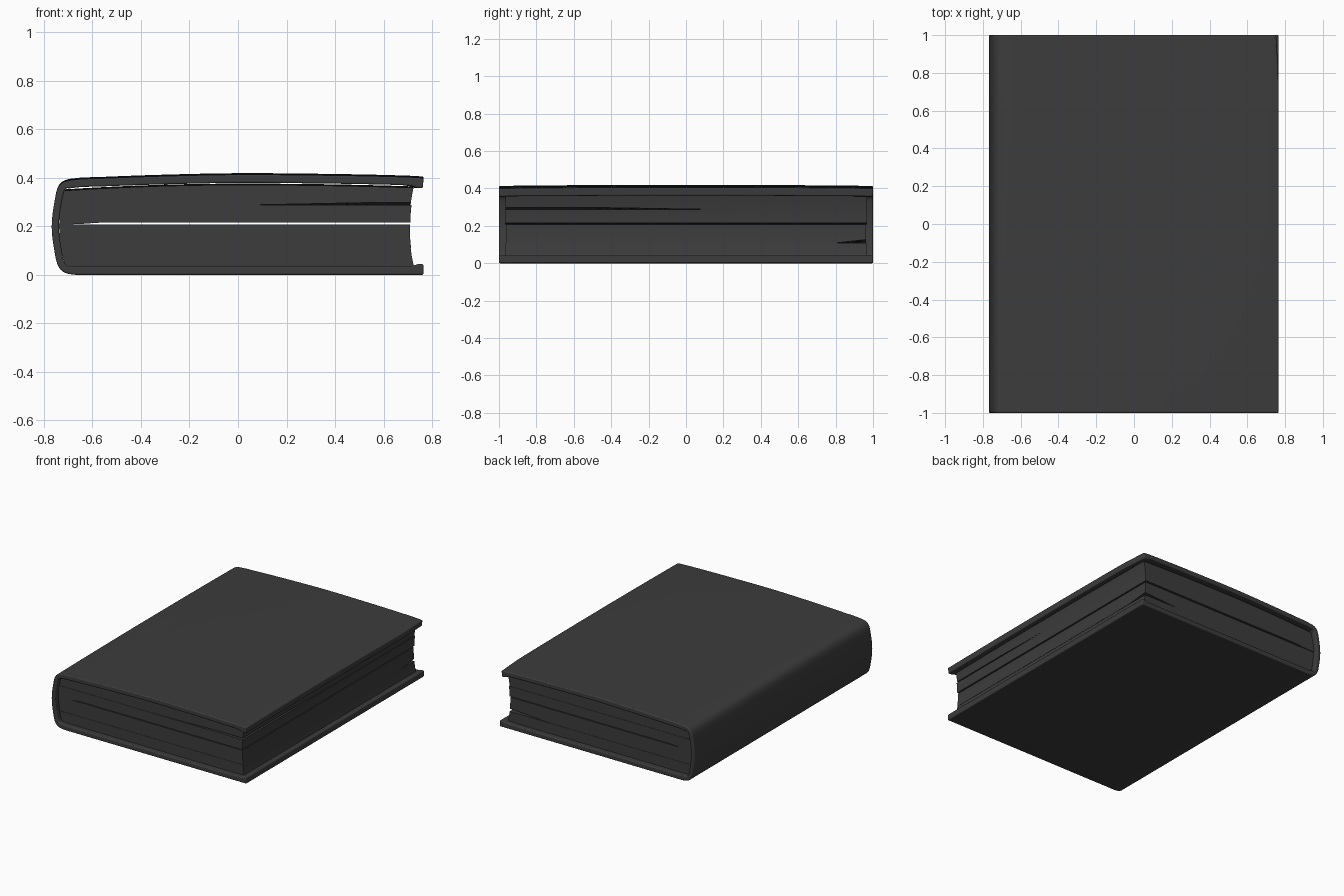
import bpy, bmesh
from mathutils import Vector

if "Cube" in bpy.data.objects:
    bpy.data.objects.remove(bpy.data.objects["Cube"])

mat = bpy.data.materials.new("dark_grey")
mat.diffuse_color = (0.045, 0.045, 0.045, 1)
mat.use_nodes = True
mat.node_tree.nodes["Principled BSDF"].inputs["Base Color"].default_value = mat.diffuse_color


def clamp(v):
    return max(0.0, min(1.0, v))


def solid(name, ni, nj, nk, fn, bevel=0.0):
    """Closed block: boundary of an ni*nj*nk lattice, shaped by fn(i, j, k)."""
    bm = bmesh.new()
    verts = {}
    n = (ni, nj, nk)

    def vert(c):
        if c not in verts:
            verts[c] = bm.verts.new(fn(*c))
        return verts[c]

    for axis in range(3):
        a, b = (axis + 1) % 3, (axis + 2) % 3
        for side in (0, n[axis]):
            for p in range(n[a]):
                for q in range(n[b]):
                    quad = []
                    for dp, dq in ((0, 0), (1, 0), (1, 1), (0, 1)):
                        c = [0, 0, 0]
                        c[axis], c[a], c[b] = side, p + dp, q + dq
                        quad.append(vert(tuple(c)))
                    bm.faces.new(quad if side else quad[::-1])
    bmesh.ops.recalc_face_normals(bm, faces=bm.faces)
    mesh = bpy.data.meshes.new(name)
    bm.to_mesh(mesh)
    bm.free()
    ob = bpy.data.objects.new(name, mesh)
    bpy.context.collection.objects.link(ob)
    mesh.materials.append(mat)
    bpy.ops.object.select_all(action='DESELECT')
    bpy.context.view_layer.objects.active = ob
    ob.select_set(True)
    bpy.ops.object.shade_smooth_by_angle(angle=0.7)
    if bevel:
        m = ob.modifiers.new("rounded_edges", 'BEVEL')
        m.width, m.segments, m.limit_method, m.angle_limit = bevel, 3, 'ANGLE', 0.8
    return ob


# Cover: outer outline (x, z) from top fore edge, round the spine, to bottom fore edge
outline = [(0.765, 0.405), (0.72, 0.408), (0.55, 0.413), (0.3, 0.417), (0, 0.419),
           (-0.3, 0.413), (-0.55, 0.404), (-0.69, 0.396), (-0.735, 0.375),
           (-0.755, 0.31), (-0.768, 0.2), (-0.757, 0.1), (-0.738, 0.03),
           (-0.70, 0.004), (-0.6, 0), (0, 0), (0.72, 0), (0.765, 0)]
P = [Vector(p) for p in outline]
path = []
for s in range(len(P) - 1):
    a, b = P[s], P[s + 1]
    ta = (b - P[s - 1]) / 2 if s else b - a
    tb = (P[s + 2] - a) / 2 if s + 2 < len(P) else b - a
    limit = (b - a).length
    ta, tb = ta.normalized() * limit, tb.normalized() * limit
    for q in range(4):
        t = q / 4
        path.append(a * (2*t**3 - 3*t*t + 1) + ta * (t**3 - 2*t*t + t)
                    + b * (3*t*t - 2*t**3) + tb * (t**3 - t*t))
path.append(P[-1])
LAST = len(path) - 1
NY = 24


def sag(z, y):
    return 0.006 * y * y * clamp((z - 0.3) / 0.08)


def cover_point(i, j, k):
    p = path[i]
    d = (path[min(i + 1, LAST)] - path[max(i - 1, 0)]).normalized()
    thick = 0.034
    if p.x < -0.71:
        thick = 0.03
    thick += 0.010 * clamp((p.x - 0.71) / 0.03)     # thicker lip at the fore edge
    y = -1 + 2 * j / NY
    q = p + Vector((-d.y, d.x)) * thick * k
    # slightly worn back corner of the top board
    if p.y > 0.3 and q.x > 0.7:
        q.x -= 0.012 * clamp((y - 0.8) / 0.2)
    return (q.x, y, q.y - sag(q.y, y))


solid("cover", LAST, NY, 1, cover_point, 0.011)


# Page block: stacked sections with thin gaps opening between them
def top_z(x, y):
    z = 0.376 - (0.023 if x < 0 else 0.012) * (x / 0.72) ** 2
    return z - 0.006 * y * y


def base_z(x, y):
    return 0.035


def middle(x, y):
    return 0.208


def middle_gap(x, y):
    return 0.208 + 0.008 * clamp((x + 0.66) / 0.1)


def upper(x, y):
    return 0.288


def upper_gap(x, y):
    return 0.288 + 0.010 * clamp((x - 0.05) / 0.5) * clamp((0.1 - y) / 0.6)


def lower(x, y):
    return 0.108


def lower_gap(x, y):
    return 0.108 + 0.018 * clamp((x - 0.4) / 0.3) * clamp((y - 0.8) / 0.16)


def page_section(name, z_low, z_high, half_y, push):
    NX = 30

    def point(i, j, k):
        y = half_y * (-1 + 2 * j / NY)
        u = i / NX
        x = -0.73 + 1.44 * u
        z = z_low(x, y) + (z_high(x, y) - z_low(x, y)) * k / 6
        w = ((z - 0.2) / 0.17) ** 2
        left, right = -0.737 + 0.028 * w, 0.706 + 0.02 * w + push
        return (left + (right - left) * u, y, z)

    return solid(name, NX, NY, 6, point)


page_section("pages_bottom", base_z, lower, 0.964, 0.0)
page_section("pages_lower", lower_gap, middle, 0.962, 0.002)
page_section("pages_upper", middle_gap, upper, 0.967, 0.004)
page_section("pages_top", upper_gap, top_z, 0.965, 0.0)
